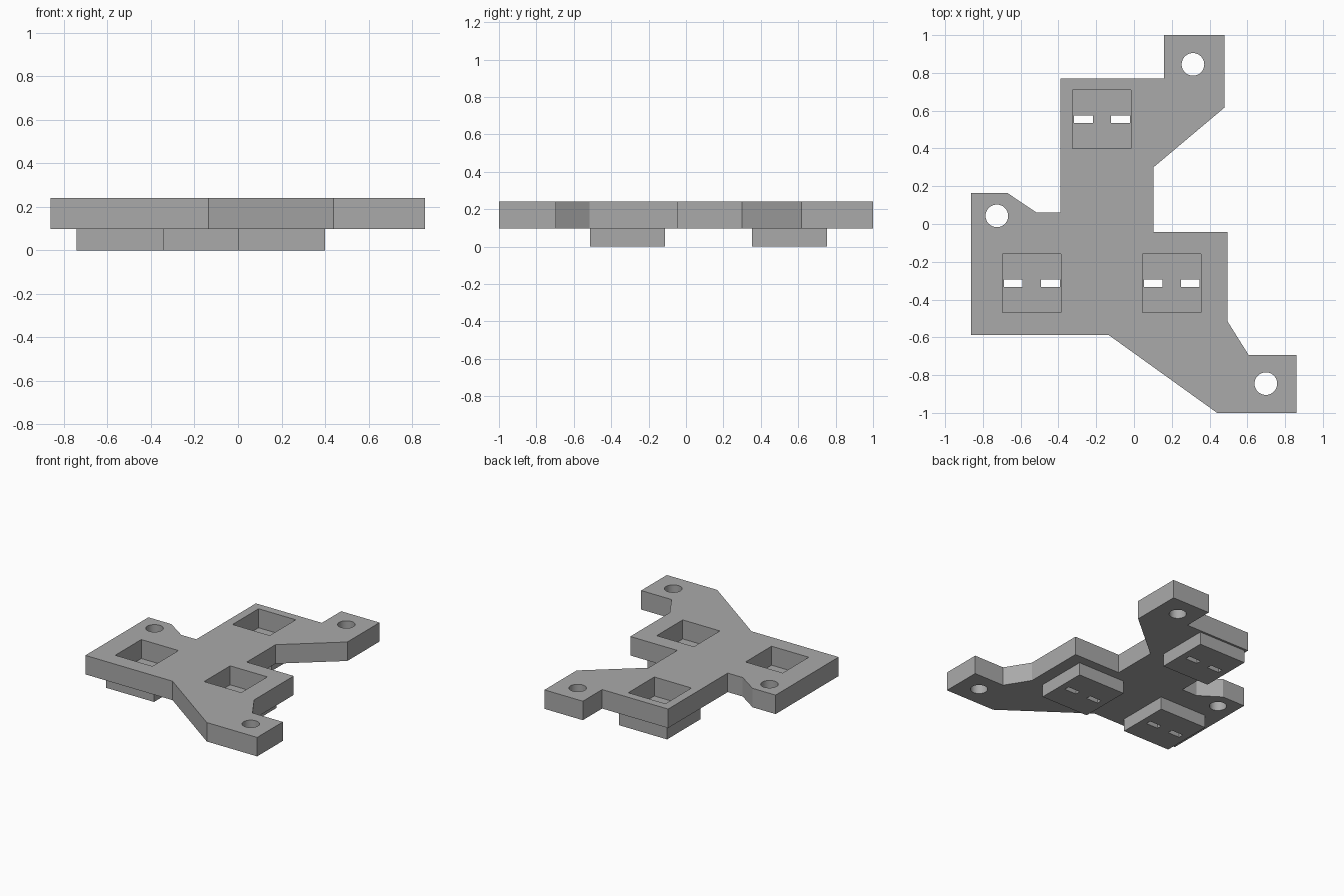
import bpy
from math import cos, sin, tau

cube = bpy.data.objects.get("Cube")
if cube:
    bpy.data.objects.remove(cube)

grey = bpy.data.materials.new("plain_grey")
grey.use_nodes = True
colour = (0.4, 0.4, 0.4, 1)
grey.diffuse_color = colour
grey.node_tree.nodes["Principled BSDF"].inputs["Base Color"].default_value = colour


def rect(cx, cy, w, h):
    return [(cx + sx * w / 2, cy + sy * h / 2)
            for sx, sy in ((-1, -1), (1, -1), (1, 1), (-1, 1))]


def circle(cx, cy, r, n=32):
    return [(cx + r * cos(tau * i / n), cy + r * sin(tau * i / n)) for i in range(n)]


def slab(name, loops, z0, z1):
    """Extrude an outline (first loop) with holes (other loops) between two heights."""
    curve = bpy.data.curves.new(name, 'CURVE')
    curve.dimensions = '2D'
    curve.fill_mode = 'BOTH'
    curve.extrude = (z1 - z0) / 2
    for loop in loops:
        spline = curve.splines.new('POLY')
        spline.points.add(len(loop) - 1)
        for point, (x, y) in zip(spline.points, loop):
            point.co = (x, y, 0, 1)
        spline.use_cyclic_u = True
    curve.materials.append(grey)
    obj = bpy.data.objects.new(name, curve)
    obj.location.z = (z0 + z1) / 2
    bpy.context.collection.objects.link(obj)
    bpy.ops.object.select_all(action='DESELECT')
    obj.select_set(True)
    bpy.context.view_layer.objects.active = obj
    bpy.ops.object.convert(target='MESH')
    bpy.ops.object.shade_smooth_by_angle()
    return obj


BASE, TOP = 0.097, 0.24
sockets = {"left": (0.2, -0.313), "right": (-0.541, -0.313), "back": (-0.17, 0.554)}
bolt_holes = [(0.312, 0.845), (-0.726, 0.043), (0.698, -0.845)]

# Branching plate with three square pockets and three bolt holes
outline = [(0.16, 1), (0.48, 1), (0.48, 0.617), (0.103, 0.3), (0.103, -0.043),
           (0.495, -0.043), (0.495, -0.515), (0.607, -0.694), (0.86, -0.694),
           (0.86, -1), (0.44, -1), (-0.135, -0.587), (-0.862, -0.587),
           (-0.862, 0.164), (-0.67, 0.164), (-0.515, 0.06), (-0.39, 0.06),
           (-0.39, 0.77), (0.16, 0.77)]
slab("plate", [outline]
     + [rect(x, y, 0.31, 0.31) for x, y in sockets.values()]
     + [circle(x, y, 0.06) for x, y in bolt_holes], BASE, TOP)

# Slotted blocks that close the pockets from below
for side, (x, y) in sockets.items():
    slots = [rect(x + s * 0.098, y, 0.1, 0.04) for s in (-1, 1)]
    slab(side + "_socket_block", [rect(x, y, 0.4, 0.4)] + slots, 0, BASE)
